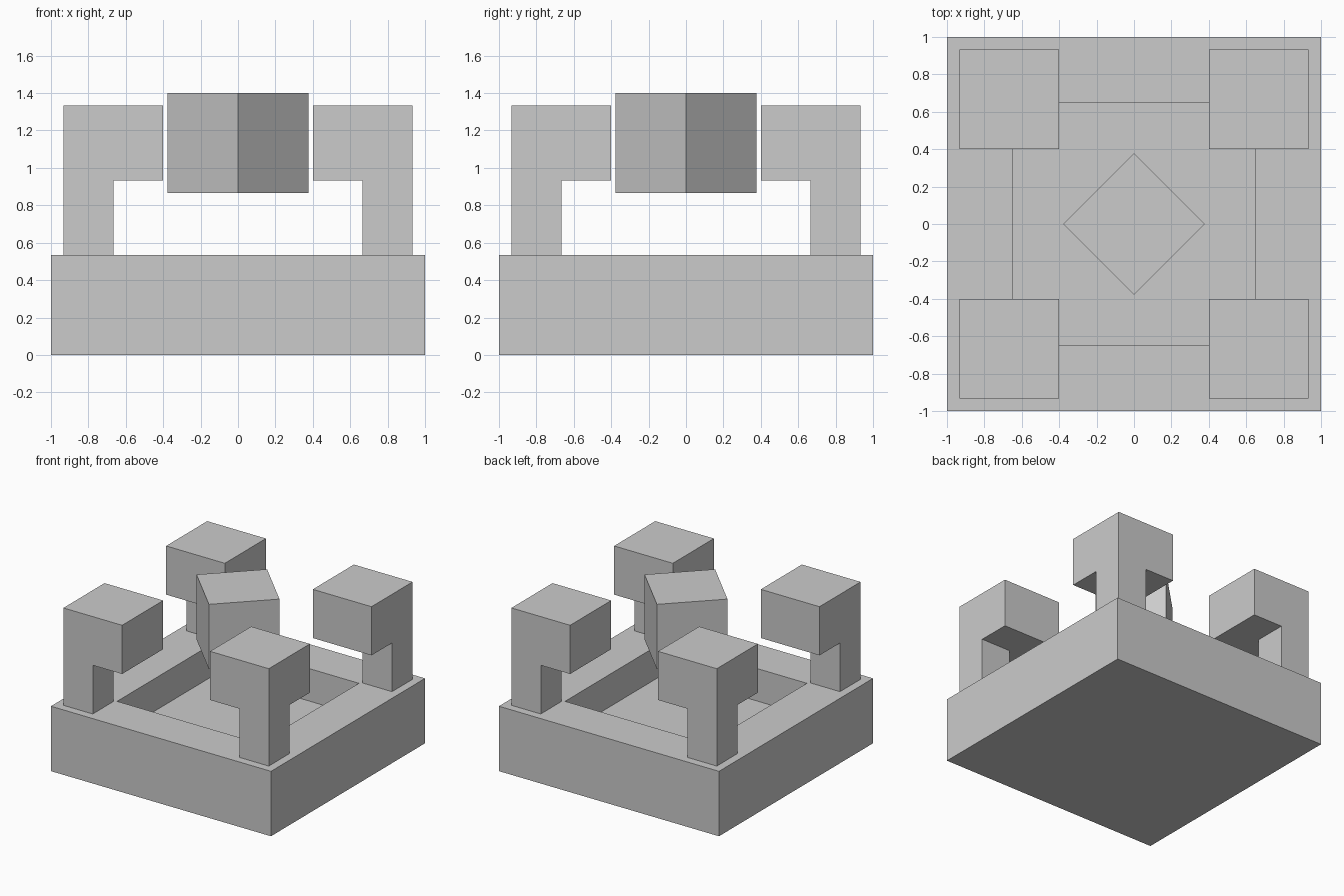
import bpy, bmesh
from math import radians
from mathutils import Matrix, Vector

if "Cube" in bpy.data.objects:
    bpy.data.objects.remove(bpy.data.objects["Cube"])

U = 1 / 15  # the model sits on a grid of fifteenths


def finish(bm, name):
    bmesh.ops.recalc_face_normals(bm, faces=bm.faces)
    mesh = bpy.data.meshes.new(name)
    bm.to_mesh(mesh)
    bm.free()
    obj = bpy.data.objects.new(name, mesh)
    bpy.context.collection.objects.link(obj)
    return obj


def box(lo, hi, turn=0):
    lo, hi = Vector(lo) * U, Vector(hi) * U
    bm = bmesh.new()
    bmesh.ops.create_cube(bm, size=1, matrix=Matrix.Translation((lo + hi) / 2)
                          @ Matrix.Rotation(radians(turn), 4, 'Z')
                          @ Matrix.Diagonal((*(hi - lo), 1)))
    return bm


def top_face(bm):
    return max(bm.faces, key=lambda f: f.calc_center_median().z)


# Square base with a sunken pit in its top
bm = box((-15, -15, 0), (15, 15, 8))
top = top_face(bm)
bmesh.ops.inset_region(bm, faces=[top], thickness=0.5)
pit = bmesh.ops.extrude_discrete_faces(bm, faces=[top])["faces"][0]
bmesh.ops.translate(bm, verts=pit.verts, vec=(0, 0, -4 * U))
finish(bm, "base")

# Four corner pillars: slim post with a block overhanging inwards
for side_x, x in (("left", -1), ("right", 1)):
    for side_y, y in (("front", -1), ("back", 1)):
        for part, inner, z0, z1 in (("post", 10, 8, 14), ("block", 6, 14, 20)):
            xs = sorted((x * inner, x * 14))
            ys = sorted((y * inner, y * 14))
            finish(box((xs[0], ys[0], z0), (xs[1], ys[1], z1)),
                   f"{side_y}_{side_x}_{part}")

# Floating cube turned 45 degrees above the pit
finish(box((-4, -4, 13), (4, 4, 21), turn=45), "floating_cube")
